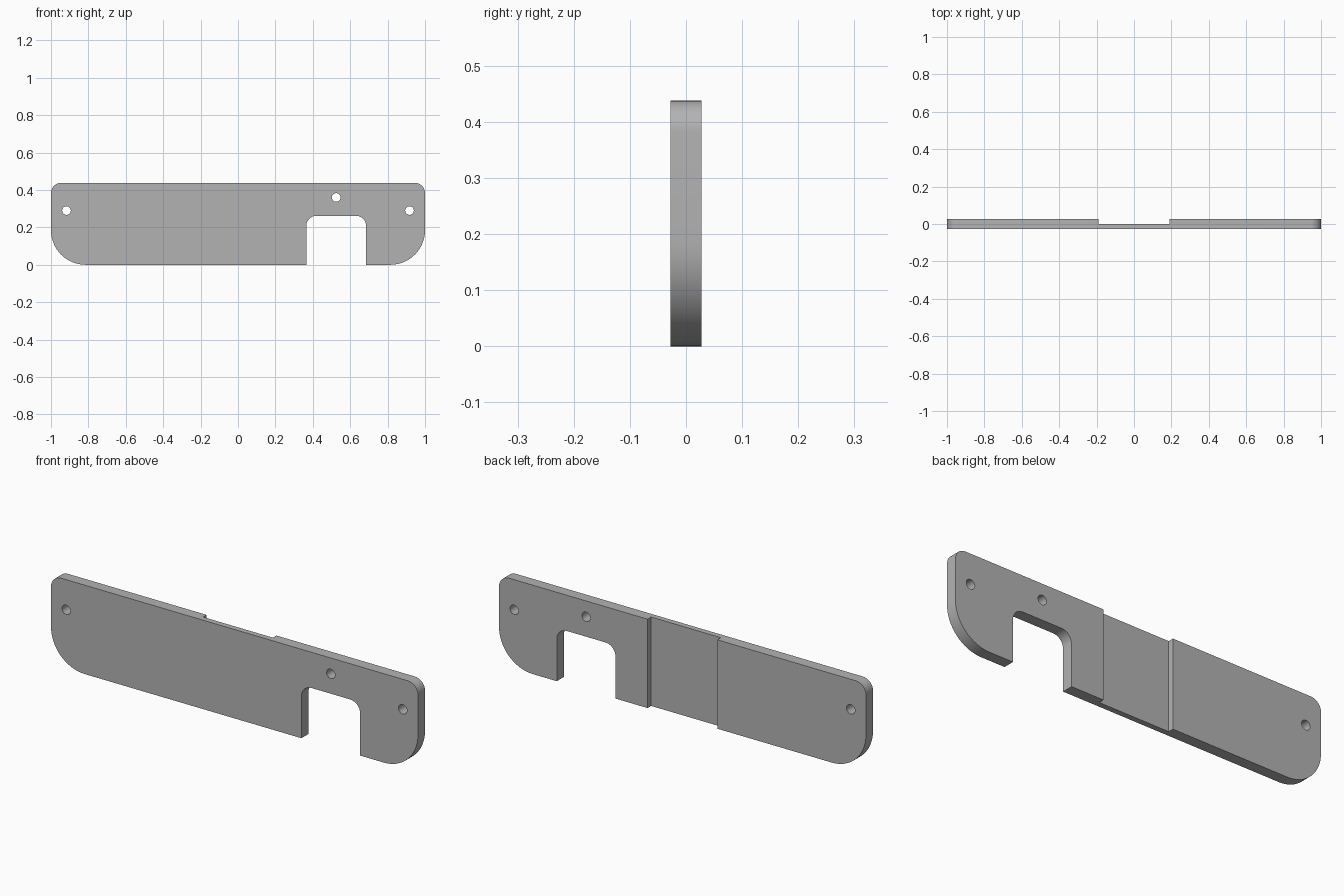
import bpy, bmesh
from math import cos, sin, pi

cube = bpy.data.objects.get("Cube")
if cube:
    bpy.data.objects.remove(cube, do_unlink=True)

HEIGHT, HALF_DEPTH = 0.438, 0.0275

grey = bpy.data.materials.new("plain_grey")
grey.use_nodes = True
grey.diffuse_color = (0.45, 0.45, 0.45, 1)
grey.node_tree.nodes["Principled BSDF"].inputs["Base Color"].default_value = (0.45, 0.45, 0.45, 1)


def arc(cx, cz, r, start, end, steps):
    """Points on an arc, angles in quarter turns."""
    angles = [(start + (end - start) * i / steps) * pi / 2 for i in range(steps + 1)]
    return [(cx + r * cos(a), cz + r * sin(a)) for a in angles]


def prism(name, outline, y0, y1):
    """Extrude an x-z outline from y0 to y1."""
    bm = bmesh.new()
    face = bm.faces.new([bm.verts.new((x, y0, z)) for x, z in outline])
    moved = bmesh.ops.extrude_face_region(bm, geom=[face])["geom"]
    bmesh.ops.translate(bm, vec=(0, y1 - y0, 0),
                        verts=[v for v in moved if isinstance(v, bmesh.types.BMVert)])
    bmesh.ops.recalc_face_normals(bm, faces=bm.faces)
    mesh = bpy.data.meshes.new(name)
    bm.to_mesh(mesh)
    bm.free()
    obj = bpy.data.objects.new(name, mesh)
    bpy.context.collection.objects.link(obj)
    mesh.materials.append(grey)
    return obj


# Plate outline: large lower corners, small upper ones, notch in the bottom edge
big, small = 0.185, 0.055
left, right, top = 0.365, 0.685, 0.262
outline = (
    arc(1 - big, big, big, -1, 0, 16)
    + arc(1 - small, HEIGHT - small, small, 0, 1, 10)
    + arc(small - 1, HEIGHT - small, small, 1, 2, 10)
    + arc(big - 1, big, big, 2, 3, 16)
    + [(left, 0)]
    + arc(left + small, top - small, small, 2, 1, 10)
    + arc(right - small, top - small, small, 1, 0, 10)
    + [(right, 0)]
)
plate = prism("mounting_plate", outline, -HALF_DEPTH, HALF_DEPTH)

# Cutters: shallow channel across the back and three screw holes
groove = [(-0.19, -0.1), (0.19, -0.1), (0.19, 0.6), (-0.19, 0.6)]
cutters = [prism("back_channel_cutter", groove, 0, 0.1)]
for i, (x, z) in enumerate([(-0.917, 0.29), (0.525, 0.36), (0.917, 0.29)]):
    circle = arc(x, z, 0.023, 0, 4, 32)[:-1]
    cutters.append(prism(f"screw_hole_cutter_{i + 1}", circle, -0.1, 0.1))

for cutter in cutters:
    cutter.hide_render = True
    cutter.hide_viewport = True
    mod = plate.modifiers.new(cutter.name, "BOOLEAN")
    mod.operation, mod.solver, mod.object = "DIFFERENCE", "EXACT", cutter

# Bake the cuts, then drop the cutters
bpy.context.view_layer.update()
graph = bpy.context.evaluated_depsgraph_get()
result = bpy.data.meshes.new_from_object(plate.evaluated_get(graph))
plate.modifiers.clear()
plate.data = result
for cutter in cutters:
    bpy.data.objects.remove(cutter, do_unlink=True)

# Smooth curved edges, keep sharp corners
bpy.ops.object.select_all(action="DESELECT")
plate.select_set(True)
bpy.context.view_layer.objects.active = plate
bpy.ops.object.shade_smooth_by_angle(angle=pi / 6)
